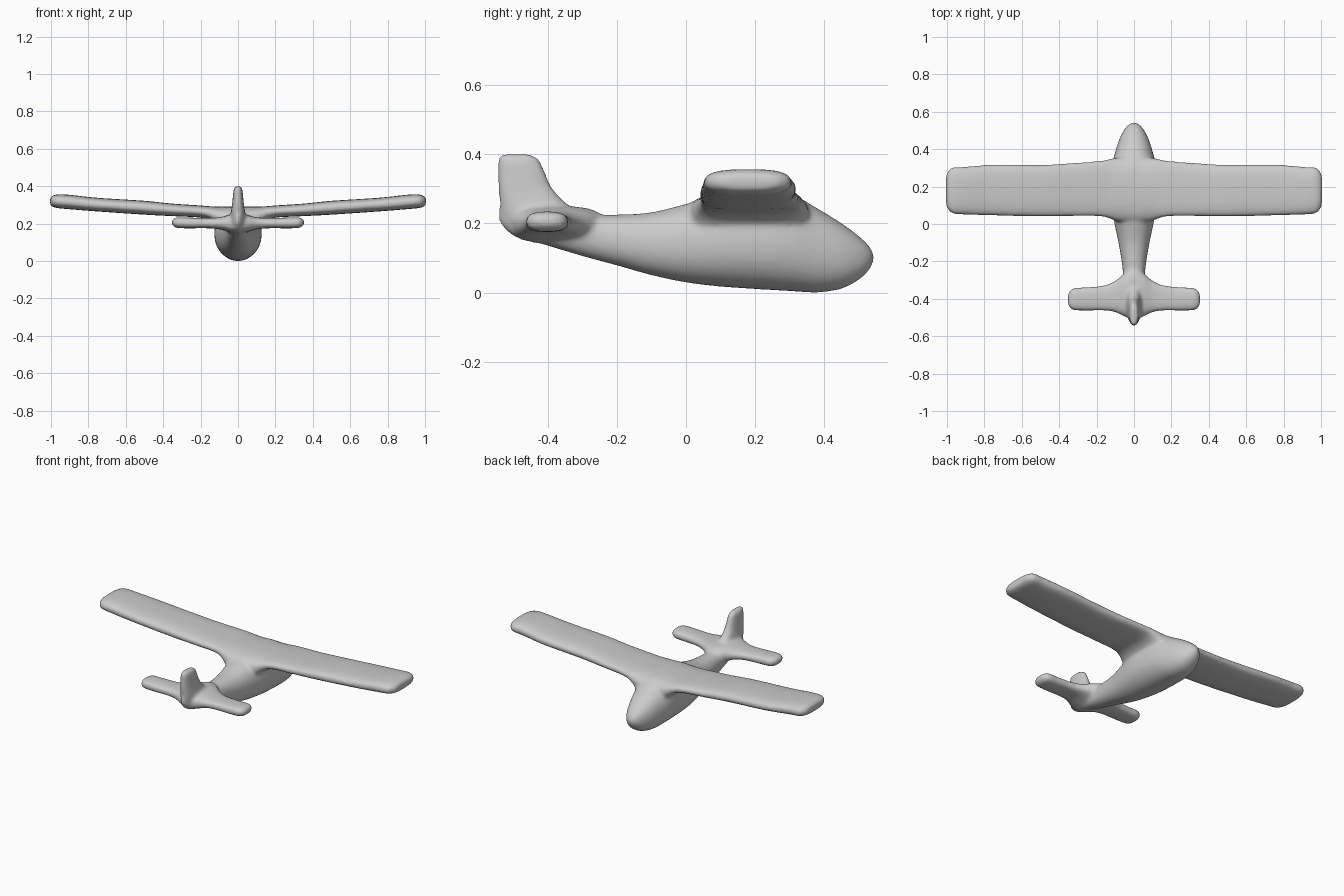
import bpy, bmesh, math
from mathutils import Vector

cube = bpy.data.objects.get("Cube")
if cube:
    bpy.data.objects.remove(cube, do_unlink=True)

grey = bpy.data.materials.new("plain grey")
grey.use_nodes = True
grey.diffuse_color = (0.6, 0.6, 0.6, 1)
grey.node_tree.nodes["Principled BSDF"].inputs["Base Color"].default_value = (0.6, 0.6, 0.6, 1)


def smooth_stations(rows, steps=5):
    """Catmull-Rom interpolation of the loft stations."""
    rows = [Vector(r) for r in rows]
    out = []
    for i in range(len(rows) - 1):
        a, b = rows[max(i - 1, 0)], rows[i]
        c, d = rows[i + 1], rows[min(i + 2, len(rows) - 1)]
        for k in range(steps):
            t = k / steps
            out.append(0.5 * (2 * b + (c - a) * t + (2 * a - 5 * b + 4 * c - d) * t * t
                              + (3 * b - a - 3 * c + d) * t ** 3))
    return out + [rows[-1]]


def loft(bm, rows, place, power=2.0, n=32):
    """Skin rounded sections. Each row: station, u min, u max, v min, v max."""
    rings = []
    for s, u0, u1, v0, v1 in smooth_stations(rows):
        ring = []
        for i in range(n):
            a = 2 * math.pi * i / n
            c, d = math.cos(a), math.sin(a)
            u = (u0 + u1) / 2 + (u1 - u0) / 2 * math.copysign(abs(c) ** (2 / power), c)
            v = (v0 + v1) / 2 + (v1 - v0) / 2 * math.copysign(abs(d) ** (2 / power), d)
            ring.append(bm.verts.new(place(s, u, v)))
        rings.append(ring)
    faces = [bm.faces.new(rings[0]), bm.faces.new(rings[-1])]
    for r, q in zip(rings, rings[1:]):
        faces += [bm.faces.new((r[i], r[(i + 1) % n], q[(i + 1) % n], q[i])) for i in range(n)]
    bmesh.ops.recalc_face_normals(bm, faces=faces)


bm = bmesh.new()

# Fuselage: y, x min, x max, z min, z max
hull = [(-0.54, .008, .20, .25), (-0.50, .028, .165, .25), (-0.40, .045, .135, .24),
        (-0.30, .055, .105, .226), (-0.20, .066, .078, .225), (-0.10, .083, .05, .232),
        (0.0, .104, .029, .256), (0.10, .122, .017, .28), (0.20, .127, .01, .287),
        (0.30, .121, .004, .285), (0.38, .102, .0, .243), (0.45, .08, .011, .2),
        (0.50, .055, .037, .163), (0.53, .03, .066, .134), (0.543, .008, .092, .11)]
loft(bm, [(y, -w, w, a, b) for y, w, a, b in hull], lambda s, u, v: (u, s, v), 2.2)

# Wing halves with a flared root: x, y min, y max, z min, z max
wing = [(0.0, .0, .36, .14, .292), (0.09, .015, .355, .165, .292), (0.14, .032, .345, .212, .292),
        (0.2, .042, .336, .232, .297), (0.35, .042, .325, .24, .307), (0.5, .04, .316, .248, .322),
        (0.75, .045, .318, .265, .338), (0.9, .05, .306, .277, .354),
        (0.965, .055, .304, .283, .356), (0.99, .072, .288, .29, .35), (1.005, .10, .26, .30, .34)]

# Tailplane halves, same columns
tail = [(0.0, -.51, -.23, .14, .25), (0.05, -.495, -.262, .155, .246), (0.1, -.472, -.303, .17, .234),
        (0.16, -.463, -.328, .175, .23), (0.25, -.463, -.338, .175, .232),
        (0.32, -.461, -.342, .176, .234), (0.342, -.448, -.356, .184, .228), (0.353, -.43, -.375, .195, .217)]
for side in (1, -1):
    loft(bm, wing, lambda s, u, v: (side * s, u, v), 2.7)
    loft(bm, tail, lambda s, u, v: (side * s, u, v), 2.7)

# Tail fin: z, y min, y max, x min, x max
fin = [(0.17, -.51, -.22, .05), (0.215, -.53, -.255, .046), (0.25, -.537, -.335, .04),
       (0.30, -.542, -.385, .032), (0.35, -.544, -.408, .027), (0.385, -.543, -.425, .023),
       (0.40, -.535, -.45, .013)]
loft(bm, [(z, a, b, -w, w) for z, a, b, w in fin], lambda s, u, v: (v, u, s), 2.4)

mesh = bpy.data.meshes.new("airframe")
bm.to_mesh(mesh)
bm.free()
mesh.materials.append(grey)
airframe = bpy.data.objects.new("airframe", mesh)
bpy.context.collection.objects.link(airframe)

# Fuse the parts into one skin and soften the joints
remesh = airframe.modifiers.new("fuse", 'REMESH')
remesh.mode = 'VOXEL'
remesh.voxel_size = 0.009
remesh.use_smooth_shade = True
soften = airframe.modifiers.new("soften", 'SMOOTH')
soften.factor = 0.5
soften.iterations = 8
